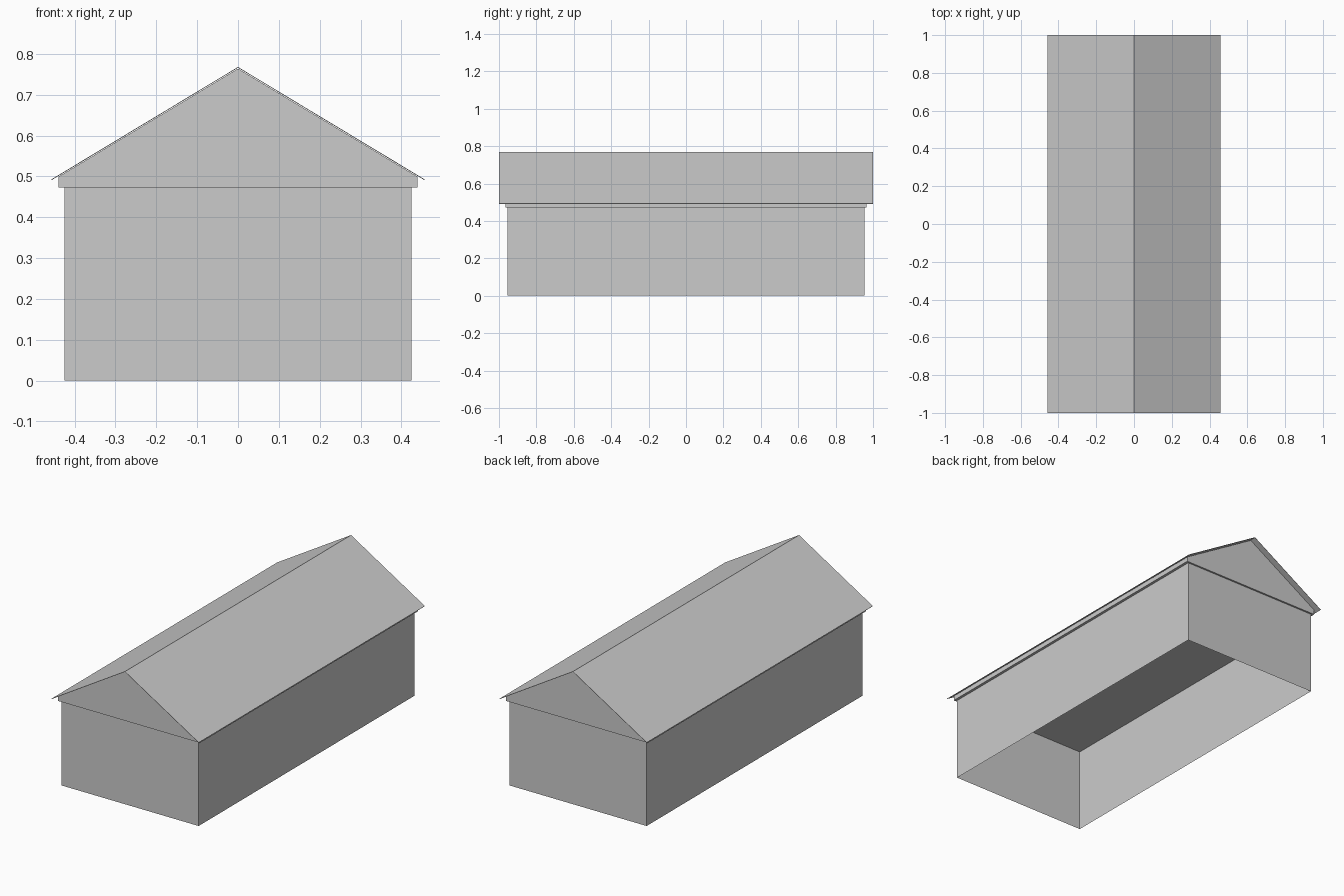
import bpy

cube = bpy.data.objects.get("Cube")
if cube:
    bpy.data.objects.remove(cube, do_unlink=True)

grey = bpy.data.materials.new("light grey")
grey.use_nodes = True
colour = (0.6, 0.6, 0.6, 1)
grey.diffuse_color = colour
grey.node_tree.nodes["Principled BSDF"].inputs["Base Color"].default_value = colour


def extrude_profile(name, profile, half_length, closed=True, caps=True):
    """Run an x-z profile along y, optionally closing its loop and ends."""
    n = len(profile)
    verts = [(x, y, z) for y in (-half_length, half_length) for x, z in profile]
    faces = [(i, i + n, (i + 1) % n + n, (i + 1) % n)
             for i in range(n if closed else n - 1)]
    if caps:
        faces += [tuple(range(n)), tuple(reversed(range(n, 2 * n)))]
    mesh = bpy.data.meshes.new(name)
    mesh.from_pydata(verts, [], faces)
    mesh.materials.append(grey)
    obj = bpy.data.objects.new(name, mesh)
    bpy.context.collection.objects.link(obj)
    return obj


ridge, eave, slope = 0.768, 0.473, 0.602

# Walls, open underneath: the floor side of the profile is left out
wall = 0.425
extrude_profile("walls", [(wall, 0), (wall, eave), (-wall, eave), (-wall, 0)],
                0.955, closed=False)

# Closed loft with gable ends, slightly wider than the walls
loft = 0.44
side = ridge - 0.004 - slope * loft
extrude_profile("gable_loft", [(-loft, eave), (loft, eave), (loft, side),
                               (0, ridge - 0.004), (-loft, side)], 0.965)

# Thin roof sheet overhanging on all sides
edge = 0.457
low = ridge - slope * edge
roof = extrude_profile("roof", [(edge, low), (0, ridge), (-edge, low)], 1.0,
                       closed=False, caps=False)
thickness = roof.modifiers.new("thickness", "SOLIDIFY")
thickness.thickness = 0.002
thickness.offset = -1

# Make every face point outward
for obj in bpy.context.collection.objects:
    if obj.type == "MESH" and obj.name == "roof":
        if obj.data.polygons[0].normal.z < 0:
            obj.data.flip_normals()
